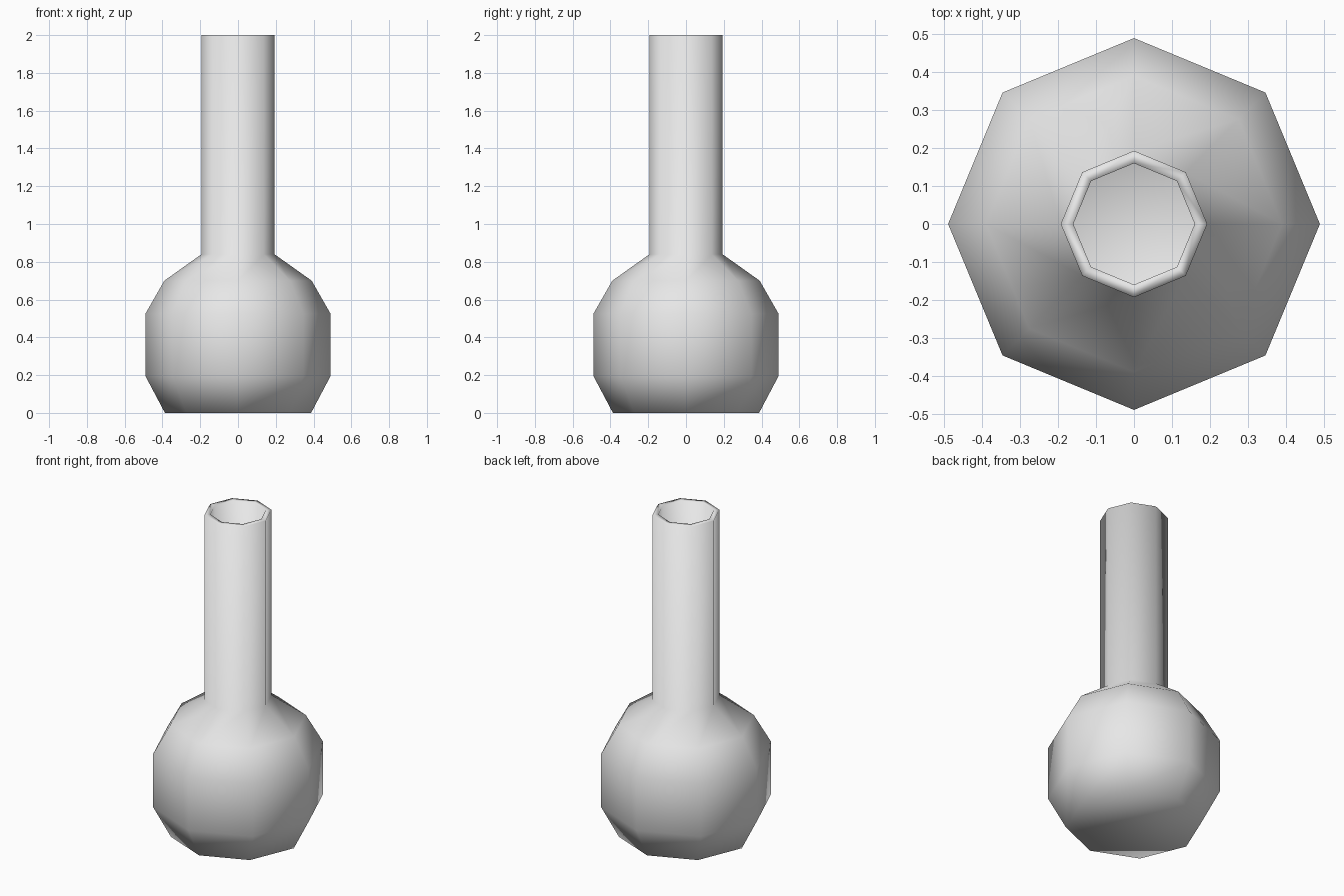
import bpy, bmesh
from math import cos, sin, tau

if "Cube" in bpy.data.objects:
    bpy.data.objects.remove(bpy.data.objects["Cube"])

SIDES = 8


def material(name, color):
    mat = bpy.data.materials.new(name)
    mat.use_nodes = True
    mat.diffuse_color = color
    mat.node_tree.nodes["Principled BSDF"].inputs["Base Color"].default_value = color
    return mat


def lathe(name, profile, mat):
    """Turn a (radius, height) profile around z and cap both its ends."""
    bm = bmesh.new()
    rings = [[bm.verts.new((r * cos(tau * i / SIDES), r * sin(tau * i / SIDES), z))
              for i in range(SIDES)] for r, z in profile]
    for low, high in zip(rings, rings[1:]):
        for i in range(SIDES):
            j = (i + 1) % SIDES
            bm.faces.new((low[i], low[j], high[j], high[i]))
    bm.faces.new(rings[0][::-1])
    bm.faces.new(rings[-1])
    for face in bm.faces:
        face.smooth = True
    mesh = bpy.data.meshes.new(name)
    bm.to_mesh(mesh)
    bm.free()
    mesh.materials.append(mat)
    obj = bpy.data.objects.new(name, mesh)
    bpy.context.collection.objects.link(obj)
    return obj


# Outer wall from base to lip, then the inner wall back down to the floor
outer = [(0.387, 0), (0.49, 0.195), (0.49, 0.525), (0.39, 0.70), (0.193, 0.84), (0.193, 2)]
inner = [(0.16, 2), (0.16, 0.823), (0.367, 0.674), (0.455, 0.516), (0.455, 0.204), (0.365, 0.035)]
grey = material("light grey", (0.8, 0.8, 0.8, 1))
lathe("flask", outer + inner, grey)
